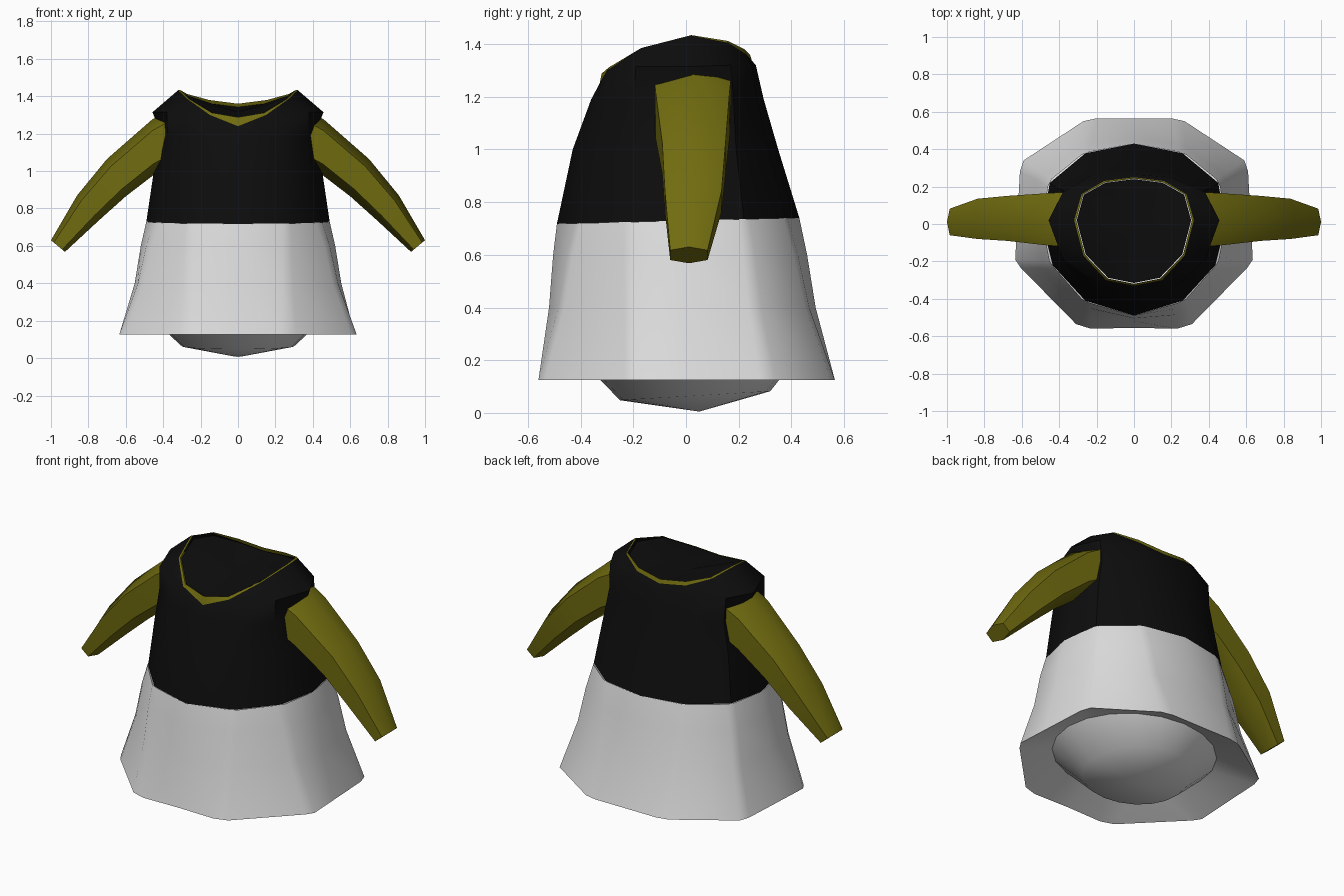
import bpy, bmesh, math
from mathutils import Vector

if "Cube" in bpy.data.objects:
    bpy.data.objects.remove(bpy.data.objects["Cube"])


def material(name, rgb):
    m = bpy.data.materials.new(name)
    m.diffuse_color = (*rgb, 1)
    m.use_nodes = True
    m.node_tree.nodes["Principled BSDF"].inputs["Base Color"].default_value = m.diffuse_color
    return m


WHITE = material("skirt_white", (0.72, 0.72, 0.72))
BLACK = material("bodice_black", (0.004, 0.004, 0.004))
OLIVE = material("olive", (0.165, 0.15, 0.005))


def mirror_ring(half):
    """Full ring from a half outline running front centre to back centre."""
    return half + [(-x, y, z) for x, y, z in reversed(half[1:-1])]


def flat(half, z, slope=0.0):
    return mirror_ring([(x, y, z + slope * y) for x, y in half])


def loft(name, rings, mat, tip=None, cap_ends=False, closed=False, angle=40):
    bm = bmesh.new()
    loops = [[bm.verts.new(p) for p in r] for r in rings]
    n = len(rings[0])
    for a, b in zip(loops, loops[1:]):
        for i in range(n):
            bm.faces.new((a[i], a[(i + 1) % n], b[(i + 1) % n], b[i]))
    if tip:
        t = bm.verts.new(tip)
        for i in range(n):
            bm.faces.new((loops[-1][i], loops[-1][(i + 1) % n], t))
    if cap_ends:
        bm.faces.new(loops[0])
        bm.faces.new(loops[-1])
    bmesh.ops.recalc_face_normals(bm, faces=bm.faces)
    me = bpy.data.meshes.new(name)
    bm.to_mesh(me)
    bm.free()
    me.materials.append(mat)
    ob = bpy.data.objects.new(name, me)
    bpy.context.collection.objects.link(ob)
    bpy.context.view_layer.objects.active = ob
    ob.select_set(True)
    bpy.ops.object.shade_smooth_by_angle(angle=math.radians(angle))
    ob.select_set(False)
    return ob


# Skirt: round waist flaring to an eight-sided hem with clipped corners
waist = [(0, -.49), (.24, -.42), (.28, -.40), (.42, -.24), (.45, -.20), (.49, 0),
         (.46, .20), (.44, .24), (.28, .37), (.24, .385), (0, .43)]
hem = [(0, -.555), (.23, -.56), (.31, -.535), (.605, -.235), (.635, -.19), (.625, 0),
       (.61, .28), (.59, .34), (.27, .55), (.2, .565), (0, .565)]


def between(t):
    return [(a[0] + (b[0] - a[0]) * t, a[1] + (b[1] - a[1]) * t) for a, b in zip(waist, hem)]


# Underside: turns up inside the hem, then bulges down to a low tip
def oval(rx, front, back, z, slope=0.0):
    pts = []
    for i in range(11):
        a = math.pi * i / 10
        c = math.cos(a)
        pts.append((rx * math.sin(a) if 0 < i < 10 else 0, -c * (front if c > 0 else back)))
    return flat(pts, z, slope)


loft("skirt", [flat(waist, .73, .025), flat(between(.22), .6), flat(between(.46), .4),
               flat(hem, .125)], WHITE)
loft("skirt_underside", [flat(hem, .125), oval(.46, .41, .42, .21),
                         oval(.30, .25, .32, .063, .06)], WHITE, tip=(0, .05, .005), angle=50)

# Bodice: tapering body, overhanging shoulders, scooped collar
base = [(0, -.49), (.26, -.41), (.435, -.22), (.49, 0), (.45, .22), (.26, .378), (0, .43)]
chest = [(0, -.43), (.235, -.375), (.40, -.21), (.45, .01), (.41, .19), (.23, .315), (0, .35)]
armpit = [(0, -.36), (.225, -.335), (.375, -.2), (.41, .02), (.375, .18), (.215, .27), (0, .295)]
yoke = [(0, -.345, 1.215), (.2, -.32, 1.265), (.38, -.19, 1.315), (.457, .02, 1.315),
        (.38, .17, 1.32), (.2, .25, 1.32), (0, .265, 1.32)]
collar = [(0, -.33, 1.24), (.15, -.30, 1.30), (.27, -.17, 1.385), (.32, .02, 1.432),
          (.28, .16, 1.405), (.16, .23, 1.36), (0, .25, 1.337)]
loft("bodice", [flat(base, .73, .025), flat(chest, 1.0), flat(armpit, 1.19),
                mirror_ring(yoke), mirror_ring(collar)], BLACK)

# Neckband: thin olive edge standing inside the collar
band = [(0, -.32, 1.288), (.14, -.292, 1.312), (.262, -.165, 1.386), (.31, .02, 1.434),
        (.272, .158, 1.412), (.155, .223, 1.38), (0, .243, 1.36)]
loft("neckband", [mirror_ring(collar), mirror_ring(band)], OLIVE)

# Dark saddle-shaped cover closing the neck opening
cover = [(x * .985, y * .985, z - (.018 if y > 0 else .002)) for x, y, z in band]
loft("neck_cover", [mirror_ring(cover)], BLACK, tip=(0, -.03, 1.315))

# Arms: six-sided tapering sleeves; (top x, z), (bottom x, z), y front, y back
sections = [((.38, 1.32), (.34, 1.04), -.12, .17),
            ((.46, 1.275), (.45, .98), -.115, .165),
            ((.70, 1.065), (.60, .865), -.09, .15),
            ((.86, .87), (.745, .735), -.08, .135),
            ((1.0, .63), (.925, .568), -.06, .082)]
for side, label in ((1, "right"), (-1, "left")):
    rings = []
    for top, bottom, y0, y1 in sections:
        t = Vector((top[0] * side, 0, top[1]))
        b = Vector((bottom[0] * side, 0, bottom[1]))
        mid = (y0 + y1) / 2
        ring = []
        for f, y in ((0, mid), (.2, y1), (.8, y1), (1, mid), (.8, y0), (.2, y0)):
            p = t.lerp(b, f)
            ring.append((p.x, y, p.z))
        rings.append(ring)
    loft("arm_" + label, rings, OLIVE, cap_ends=True, angle=60)
